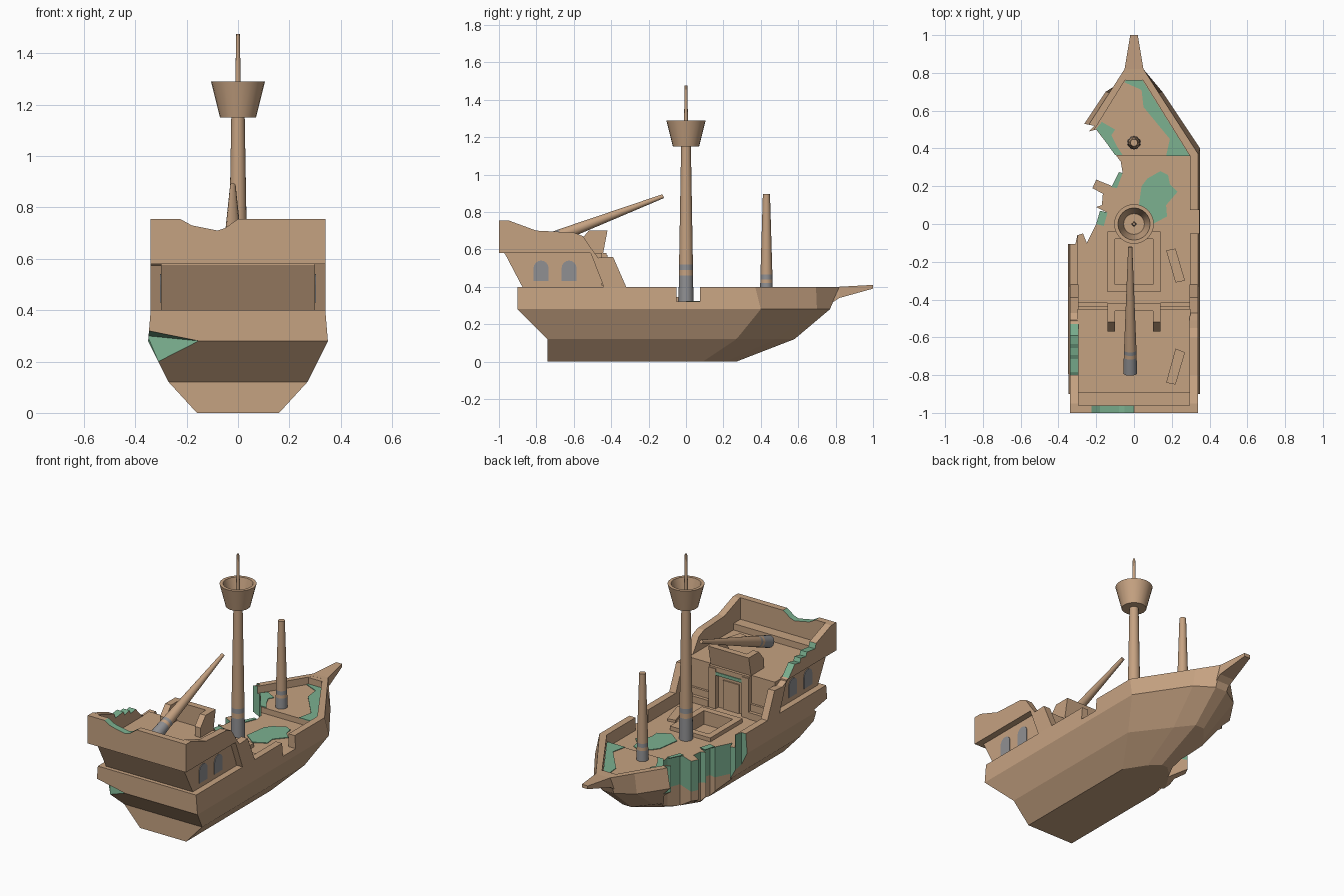
import bpy, bmesh, math
from mathutils import Vector

if "Cube" in bpy.data.objects:
    bpy.data.objects.remove(bpy.data.objects["Cube"])

# Three flat colours shared by every part
MATS = []
for nm, col in (("wood brown", (.56, .36, .22, 1)), ("broken green", (.20, .44, .28, 1)),
                ("iron gray", (.28, .28, .29, 1))):
    m = bpy.data.materials.new(nm)
    m.diffuse_color = col
    m.use_nodes = True
    m.node_tree.nodes["Principled BSDF"].inputs["Base Color"].default_value = m.diffuse_color
    MATS.append(m)
WOOD, GREEN, GRAY = 0, 1, 2


def finish(name, bm, mat=WOOD, rule=None):
    bmesh.ops.recalc_face_normals(bm, faces=bm.faces[:])
    bm.normal_update()
    for f in bm.faces:
        f.material_index = rule(f.calc_center_median(), f.normal) if rule else mat
    me = bpy.data.meshes.new(name)
    bm.to_mesh(me)
    bm.free()
    for m in MATS:
        me.materials.append(m)
    ob = bpy.data.objects.new(name, me)
    bpy.context.collection.objects.link(ob)
    return ob


def loft(name, rings, mat=WOOD, rule=None):
    bm = bmesh.new()
    vs = [[bm.verts.new(p) for p in r] for r in rings]
    n = len(rings[0])
    for a, b in zip(vs, vs[1:]):
        for i in range(n):
            bm.faces.new((a[i], a[(i + 1) % n], b[(i + 1) % n], b[i]))
    bm.faces.new(vs[0])
    bm.faces.new(vs[-1])
    return finish(name, bm, mat, rule)


def prism(name, pts, axis, levels, mat=WOOD, rule=None):
    put = {'x': lambda p, h: (h, p[0], p[1]), 'y': lambda p, h: (p[0], h, p[1]),
           'z': lambda p, h: (p[0], p[1], h)}[axis]
    return loft(name, [[put(p, h) for p in pts] for h in levels], mat, rule)


def box(name, x0, x1, y0, y1, z0, z1, mat=WOOD):
    return prism(name, [(x0, y0), (x1, y0), (x1, y1), (x0, y1)], 'z', (z0, z1), mat)


def cut(ob, cutter):
    mod = ob.modifiers.new("cut", 'BOOLEAN')
    mod.operation, mod.solver, mod.object = 'DIFFERENCE', 'EXACT', cutter
    dg = bpy.context.evaluated_depsgraph_get()
    me = bpy.data.meshes.new_from_object(ob.evaluated_get(dg))
    ob.modifiers.clear()
    ob.data = me
    bpy.data.objects.remove(cutter)


def mirrored(half):
    return half + [(-x, y) for x, y in reversed(half)]


def turned(name, profile, start, end, bands=(), sides=20):
    """Round part along start-end; profile is (distance, radius), bands are gray spans."""
    s, d = Vector(start), (Vector(end) - Vector(start)).normalized()
    q = d.to_track_quat('Z', 'Y')
    rings = [[s + d * t + q @ Vector((r * math.cos(k * math.tau / sides),
              r * math.sin(k * math.tau / sides), 0)) for k in range(sides)] for t, r in profile]
    ob = loft(name, rings, rule=lambda c, n: GRAY if any(
        a - 1e-4 <= (c - s).dot(d) <= b for a, b in bands) else WOOD)
    bpy.ops.object.select_all(action='DESELECT')
    ob.select_set(True)
    bpy.context.view_layer.objects.active = ob
    bpy.ops.object.shade_smooth_by_angle(angle=math.radians(35))
    return ob


# Hull: faceted solid lofted through four levels
LEVELS = [(0, [(.16, -.74), (.16, .09), (.08, .215), (.02, .27)]),
          (.12, [(.27, -.74), (.27, .27), (.11, .48), (.03, .58)]),
          (.28, [(.35, -.9), (.35, .40), (.15, .70), (.04, .77)]),
          (.40, [(.34, -.9), (.34, .37), (.13, .695), (.05, .82)])]
hull = loft("hull", [[(x, y, z) for x, y in mirrored(h)] for z, h in LEVELS])

# Main deck well with the boarding gaps, raised foredeck well, hatch recess
cut(hull, prism("deck_cutter", mirrored([(.297, -.46), (.297, -.05), (.5, -.05), (.5, .075),
                                         (.297, .075), (.297, .36)]), 'z', (.32, .6)))
cut(hull, prism("foredeck_cutter", mirrored([(.297, .359), (.03, .79)]), 'z', (.355, .6)))
cut(hull, box("hatch_cutter", -.10, .10, -.32, -.08, .26, .5))

# Broken opening in the left side, green above the keel planks
HOLE = [(-.6, .54), (-.26, .53), (-.21, .52), (-.24, .49), (-.20, .50), (-.07, .33), (-.06, .27),
        (-.09, .19), (-.20, .235), (-.22, .19), (-.165, .16), (-.17, .10), (-.20, .09),
        (-.14, .06), (-.16, -.01), (-.20, .0), (-.25, -.10), (-.27, -.05), (-.30, -.06),
        (-.31, -.105), (-.6, -.105)]
cut(hull, prism("hole_cutter", HOLE, 'z', (-.1, .13, .6),
                rule=lambda c, n: GREEN if c.z > .13 else WOOD))

# Chipped stern corner
bm = bmesh.new()
for p in ((-.45, -1, .2), (-.346, -.905, .32), (-.15, -.902, .28), (-.31, -.82, .20),
          (-.352, -.77, .30)):
    bm.verts.new(p)
bmesh.ops.convex_hull(bm, input=bm.verts[:])
cut(hull, finish("corner_cutter", bm, GREEN))

# Bowsprit
loft("bowsprit", [[(-w, y, a), (w, y, a), (w, y, b), (-w, y, b)]
                  for y, w, a, b in ((.76, .045, .30, .399), (.82, .05, .34, .40), (1, .02, .39, .41))])

# Hatch frame
for s in (-1, 1):
    box("hatch_side", s * .10, s * .14, -.36, -.04, .315, .345)
for y in (-.36, -.08):
    box("hatch_end", -.10, .10, y, y + .04, .315, .345)

# Stern cabin with overhanging transom
prism("cabin", [(-.87, .39), (-.97, .58), (-.45, .58), (-.45, .32), (-.5, .32)], 'x', (-.30, .30))
box("aft_bench", -.297, .297, -.97, -.89, .575, .62)

# Stern bulwark with a broken dip
prism("stern_bulwark", [(-.34, .58), (.34, .58), (.34, .755), (0, .755), (-.05, .72), (-.08, .71),
                        (-.18, .73), (-.225, .755), (-.34, .755)], 'y', (-1, -.96),
      rule=lambda c, n: GREEN if n.z > .2 and -.22 < c.x < 0 else WOOD)

# Side bulwarks sweeping down to the main rail, the left one jagged
TAIL = [(-.47, .555), (-.39, .56), (-.32, .4), (-.44, .4), (-.51, .58), (-.97, .58), (-.97, .755),
        (-.95, .755), (-.8, .70)]
prism("right_bulwark", TAIL + [(-.6, .69), (-.55, .67), (-.51, .61)], 'x', (.295, .34))
prism("left_bulwark", TAIL + [(-.79, .67), (-.71, .68), (-.70, .655), (-.65, .665), (-.64, .64),
                              (-.59, .65), (-.53, .585)], 'x', (-.34, -.295),
      rule=lambda c, n: GREEN if abs(n.x) < .5 and n.z > -.1 and -.8 < c.y < -.54 and c.z > .6 else WOOD)

# Arched cabin windows
for s in (-1, 1):
    for y in (-.775, -.625):
        arch = [(y - .04, .43), (y + .04, .43)] + [
            (y + .04 * math.cos(k * math.pi / 8), .50 + .04 * math.sin(k * math.pi / 8))
            for k in range(9)]
        prism("window", arch, 'x', (s * .299, s * .304), GRAY)

# Stairs on both sides of the cabin door
for s in (-1, 1):
    for k in range(5):
        box("stair_step", s * .14, s * .297, -.52, -.415 - .021 * k, .318, .362 + .0436 * k)

# Cabin door, frame and lintel
for s in (-1, 1):
    box("door_jamb", s * .09, s * .14, -.46, -.42, .32, .57)
box("door_lintel", -.14, .14, -.46, -.425, .53, .58)
box("lintel_break", -.12, .09, -.43, -.421, .53, .55, GREEN)
box("door", -.055, .055, -.455, -.443, .32, .50)

# Helm rail above the door
prism("helm_front", [(-.46, .57), (-.445, .57), (-.42, .70), (-.46, .70)], 'x', (-.14, .14))
for s in (-1, 1):
    prism("helm_side", [(-.57, .57), (-.45, .57), (-.45, .70), (-.52, .70), (-.57, .64)],
          'x', (s * .10, s * .14))

# Main mast, crow's nest, pole
turned("main_mast", [(0, .04), (.16, .038), (.19, .037), (.22, .037), (.86, .026)],
       (0, 0, .30), (0, 0, 1.16), ((0, .16), (.19, .22)))
turned("crows_nest", [(0, .07), (.14, .105), (.14, .085), (.02, .055)],
       (0, 0, 1.15), (0, 0, 1.29), sides=24)
turned("top_pole", [(0, .013), (.315, .007)], (0, 0, 1.16), (0, 0, 1.475), sides=12)

# Fore mast and fallen aft mast
turned("fore_mast", [(0, .035), (.07, .033), (.09, .032), (.115, .032), (.545, .019)],
       (0, .43, .35), (0, .43, .89), ((0, .07), (.09, .115)))
turned("fallen_mast", [(0, .037), (.09, .034), (.11, .033), (.13, .033), (.715, .011)],
       (-.02, -.79, .63), (-.02, -.12, .885), ((-.01, .09), (.11, .13)))

# Loose boards
prism("deck_board", [(.17, -.14), (.22, -.13), (.27, -.30), (.22, -.31)], 'z', (.318, .335))
prism("quarterdeck_board", [(.17, -.84), (.22, -.85), (.27, -.68), (.22, -.66)], 'z', (.578, .595))

# Green worn patches lying on the decks
PATCHES = [(.319, [(.02, .06), (.04, .20), (.07, .24), (.14, .28), (.18, .26), (.19, .21), (.23, .17),
                   (.17, .10), (.175, .04), (.10, 0)]),
           (.354, [(-.05, .75), (-.03, .785), (.03, .785), (.295, .36), (.17, .36), (.19, .45),
                   (.05, .62), (.04, .71)]),
           (.354, [(-.20, .505), (-.17, .54), (-.10, .50), (-.12, .47), (-.09, .41), (-.06, .365),
                   (-.10, .365)]),
           (.319, [(-.12, .195), (-.09, .19), (-.06, .27), (-.08, .275)]),
           (.319, [(-.20, 0), (-.16, -.01), (-.14, .06), (-.18, .07)])]
for z, pts in PATCHES:
    prism("worn_patch", pts, 'z', (z, z + .005), GREEN)
